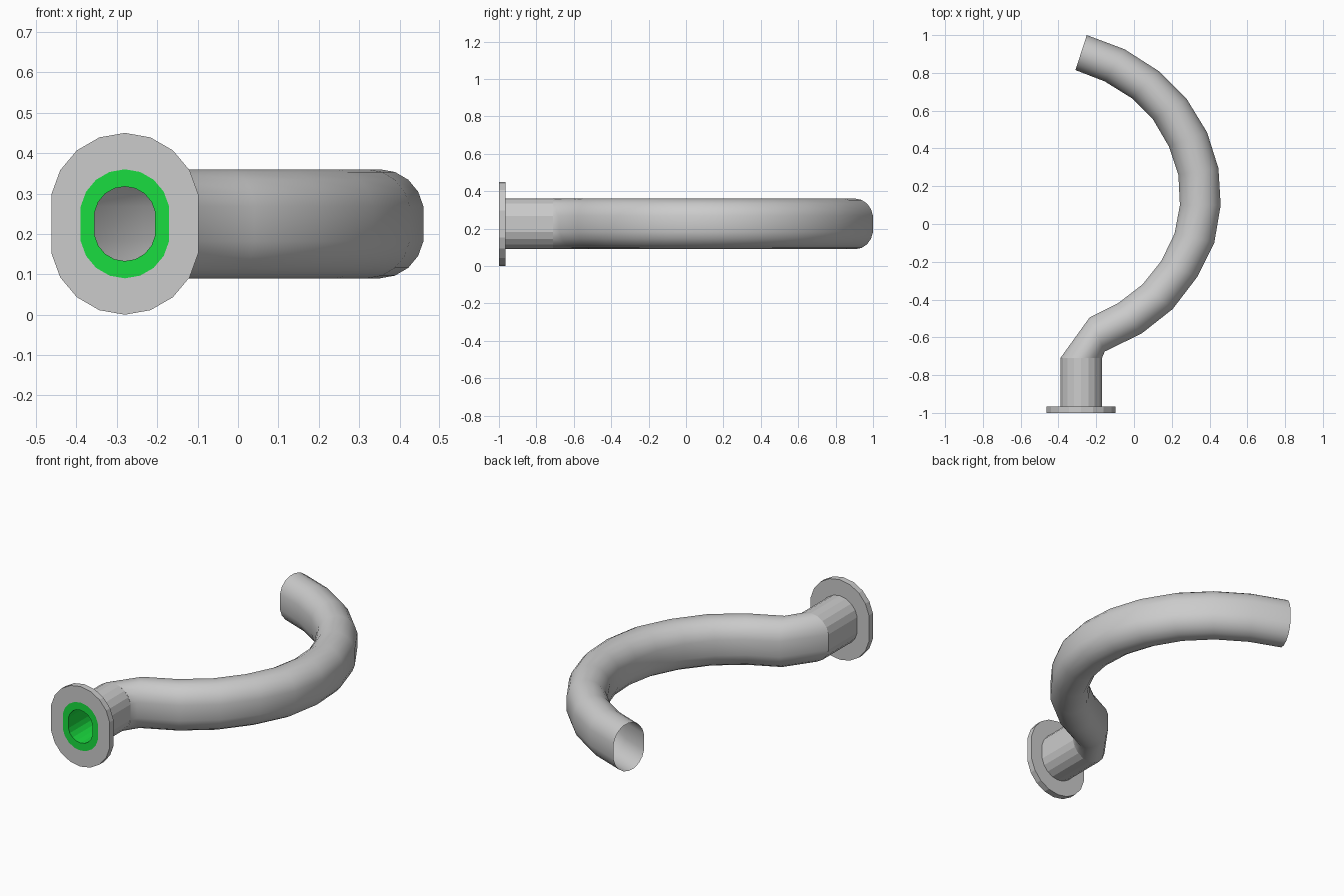
import bpy
from math import sin, cos, radians
from mathutils import Vector

if "Cube" in bpy.data.objects:
    bpy.data.objects.remove(bpy.data.objects["Cube"])

CX, CZ = -0.28, 0.225        # axis of the mouth
SIDES = 18
R, SPLIT = 0.185, 0.04       # flange: a circle split into a tall stadium
PIPE, BORE = 0.6, 0.41       # scales relative to the flange


def ring(center, lateral, scale):
    """Stadium ring; lateral is the horizontal half-width direction, in units of R."""
    pts = []
    for k in range(SIDES):
        a = radians(360 / SIDES * k)
        s, c = sin(a), cos(a)
        z = scale * (R * c + (SPLIT if c > 0 else -SPLIT))
        pts.append(Vector(center) + Vector(lateral) * s + Vector((0, 0, z)))
    return pts


def mouth_ring(y, scale):
    return ring((CX, y, CZ), (R * scale, 0, 0), scale)


def loft(name, rings, smooth=False):
    verts = [p for r in rings for p in r]
    faces = []
    for i in range(len(rings) - 1):
        for k in range(SIDES):
            n = (k + 1) % SIDES
            a, b = i * SIDES, (i + 1) * SIDES
            faces.append((a + k, a + n, b + n, b + k))
    me = bpy.data.meshes.new(name)
    me.from_pydata(verts, [], faces)
    for p in me.polygons:
        p.use_smooth = smooth
    ob = bpy.data.objects.new(name, me)
    bpy.context.collection.objects.link(ob)
    return ob


# flange plate around the mouth
loft("flange", [mouth_ring(-1, PIPE), mouth_ring(-1, 1),
                mouth_ring(-0.965, 1), mouth_ring(-0.965, PIPE)])

# straight faceted neck
loft("neck", [mouth_ring(-0.965, PIPE), mouth_ring(-0.71, PIPE)])

# green seal ring and its bore
seal = loft("seal_ring", [mouth_ring(-0.71, BORE), mouth_ring(-1, BORE), mouth_ring(-1, PIPE)])
green = bpy.data.materials.new("green")
green.diffuse_color = (0.01, 0.72, 0.05, 1)
green.use_nodes = True
green.node_tree.nodes["Principled BSDF"].inputs["Base Color"].default_value = green.diffuse_color
seal.data.materials.append(green)

# curved pipe: outer and inner edge of each cross-section, seen from above
outer = [(-0.17, -0.71), (-0.155, -0.675), (0.04, -0.58), (0.205, -0.45), (0.335, -0.28),
         (0.425, -0.10), (0.459, 0.10), (0.447, 0.295), (0.387, 0.485), (0.28, 0.66),
         (0.13, 0.81), (-0.05, 0.925), (-0.25, 1.0)]
inner = [(-0.39, -0.71), (-0.235, -0.495), (-0.085, -0.42), (0.045, -0.32), (0.145, -0.195),
         (0.215, -0.05), (0.243, 0.10), (0.235, 0.26), (0.185, 0.41), (0.10, 0.555),
         (-0.01, 0.665), (-0.155, 0.755), (-0.31, 0.815)]
rings = []
for o, i in zip(outer, inner):
    o, i = Vector((*o, CZ)), Vector((*i, CZ))
    rings.append(ring((o + i) / 2, (o - i) / 2 / sin(radians(80)), PIPE))
loft("curved_pipe", rings, smooth=True)
